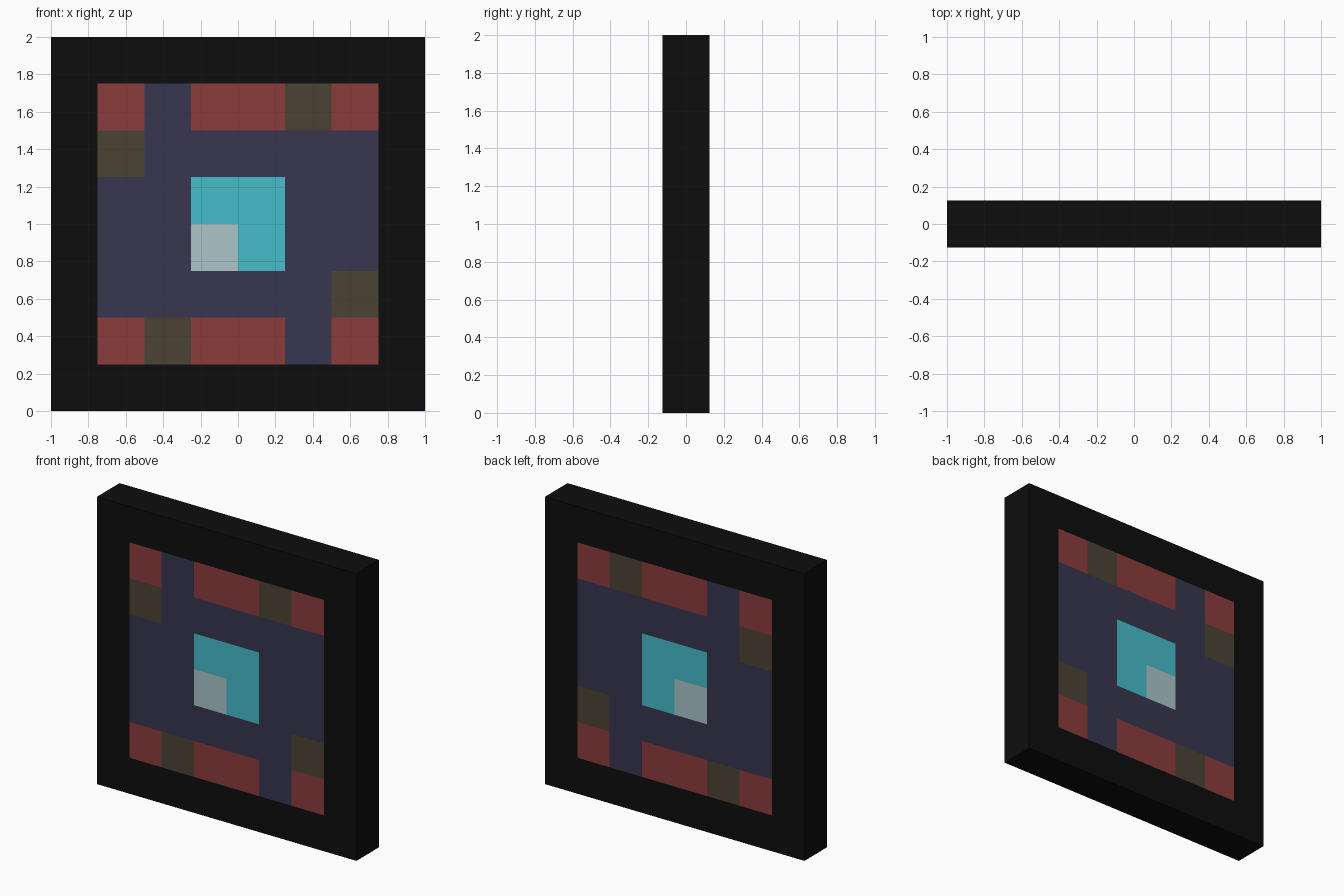
import bpy, bmesh

if "Cube" in bpy.data.objects:
    bpy.data.objects.remove(bpy.data.objects["Cube"])

def linear(c):
    c /= 255
    return c / 12.92 if c <= 0.04045 else ((c + 0.055) / 1.055) ** 2.4

# Flat colours, keyed by the letter used in the tile pattern
palette = {
    "k": ("black frame", (13, 13, 13)),
    "b": ("dark slate blue", (55, 54, 80)),
    "r": ("muted red", (139, 60, 60)),
    "o": ("dark olive brown", (75, 66, 52)),
    "c": ("cyan", (70, 188, 203)),
    "w": ("pale grey", (170, 197, 201)),
}
keys = list(palette)

# Tile pattern, top row first, left = -x; it runs through to the back
pattern = [
    "kkkkkkkk",
    "krbrrork",
    "kobbbbbk",
    "kbbccbbk",
    "kbbwcbbk",
    "kbbbbbok",
    "krorrbrk",
    "kkkkkkkk",
]
N, CELL, HALF = 8, 0.25, 0.125

# Slab: a cube cut into 8 x 8 tiles
bm = bmesh.new()
bmesh.ops.create_cube(bm, size=1)
for v in bm.verts:
    v.co = (v.co.x * 2, v.co.y * 2 * HALF, v.co.z * 2 + 1)
for i in range(1, N):
    for co, no in (((-1 + i * CELL, 0, 0), (1, 0, 0)), ((0, 0, i * CELL), (0, 0, 1))):
        bmesh.ops.bisect_plane(bm, geom=bm.verts[:] + bm.edges[:] + bm.faces[:],
                               plane_co=co, plane_no=no)

# Colour front and back tiles from the pattern; the rim stays black
bm.normal_update()
for f in bm.faces:
    if abs(f.normal.y) > 0.9:
        c = f.calc_center_median()
        col, row = int((c.x + 1) / CELL), int((2 - c.z) / CELL)
        f.material_index = keys.index(pattern[row][col])

mesh = bpy.data.meshes.new("tiled_panel")
bm.to_mesh(mesh)
bm.free()
for name, rgb in palette.values():
    m = bpy.data.materials.new(name)
    m.diffuse_color = (*map(linear, rgb), 1)
    m.use_nodes = True
    m.node_tree.nodes["Principled BSDF"].inputs["Base Color"].default_value = m.diffuse_color
    mesh.materials.append(m)
bpy.context.collection.objects.link(bpy.data.objects.new("tiled_panel", mesh))
